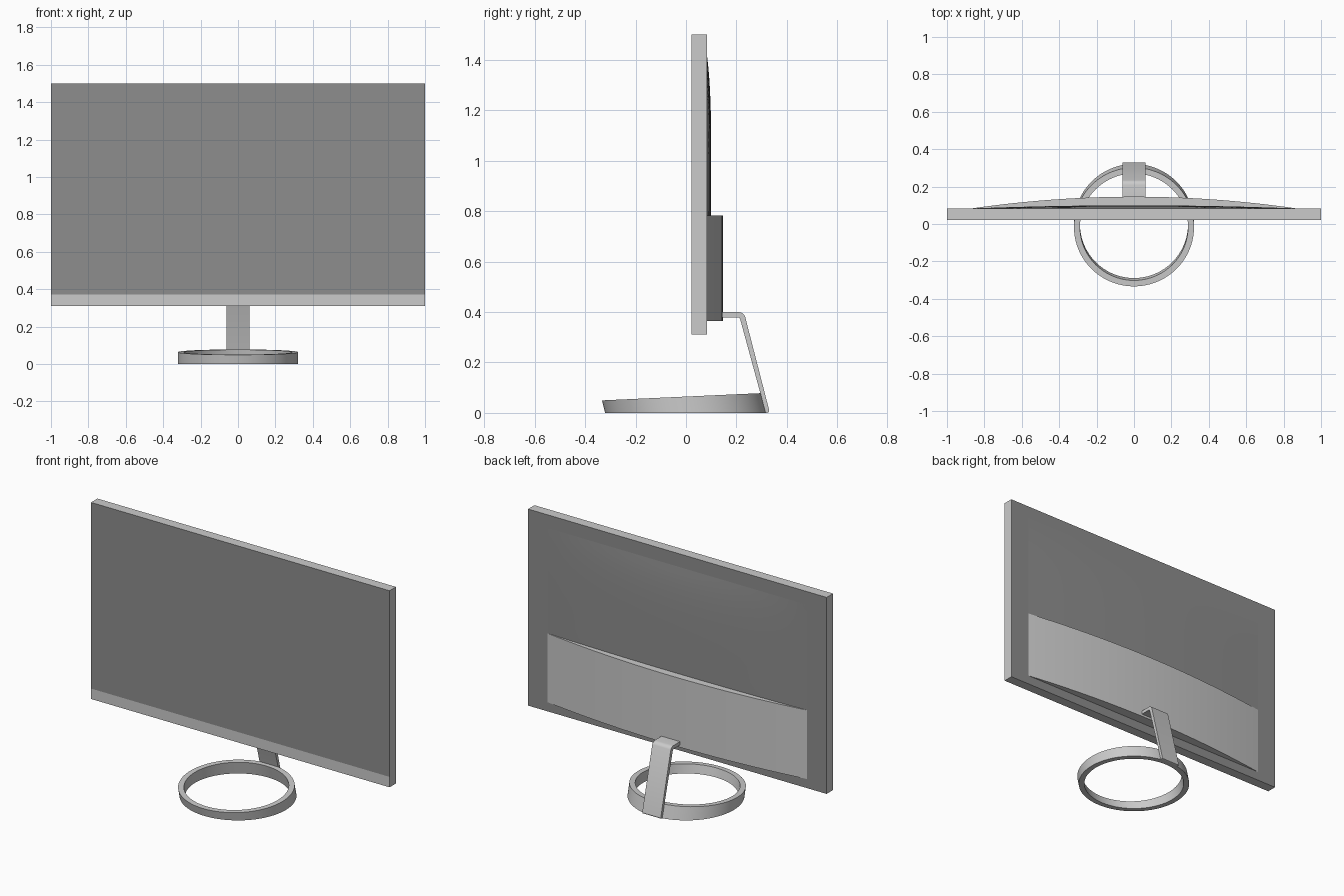
import bpy, bmesh, math
from mathutils import Vector

if "Cube" in bpy.data.objects:
    bpy.data.objects.remove(bpy.data.objects["Cube"])

dark = bpy.data.materials.new("dark_plastic")
dark.diffuse_color = (0.27, 0.27, 0.27, 1)
dark.use_nodes = True
dark.node_tree.nodes["Principled BSDF"].inputs["Base Color"].default_value = dark.diffuse_color
grey = bpy.data.materials.new("grey_plastic")
grey.diffuse_color = (0.8, 0.8, 0.8, 1)
grey.use_nodes = True
grey.node_tree.nodes["Principled BSDF"].inputs["Base Color"].default_value = grey.diffuse_color


def make(name, bm, mats=(), smooth=None, fix=True):
    if fix:
        bmesh.ops.recalc_face_normals(bm, faces=bm.faces)
    me = bpy.data.meshes.new(name)
    bm.to_mesh(me)
    bm.free()
    ob = bpy.data.objects.new(name, me)
    bpy.context.collection.objects.link(ob)
    for m in mats:
        me.materials.append(m)
    if smooth:
        bpy.ops.object.select_all(action='DESELECT')
        ob.select_set(True)
        bpy.context.view_layer.objects.active = ob
        bpy.ops.object.shade_smooth_by_angle(angle=math.radians(smooth))
    return ob


def prism(name, points, direction, smooth=None):
    """Closed outline pushed along a direction."""
    bm = bmesh.new()
    face = bm.faces.new([bm.verts.new(p) for p in points])
    new = bmesh.ops.extrude_face_region(bm, geom=[face])["geom"]
    bmesh.ops.translate(bm, vec=direction,
                        verts=[v for v in new if isinstance(v, bmesh.types.BMVert)])
    return make(name, bm, smooth=smooth)


FRONT, BACK = 0.022, 0.083

# display panel: box with a grey chin, dark screen and dark back
bm = bmesh.new()
bmesh.ops.create_cube(bm, size=1)
for v in bm.verts:
    v.co = Vector((v.co.x * 2, (FRONT + BACK) / 2 + v.co.y * (BACK - FRONT),
                   0.905 + v.co.z * 1.19))
bmesh.ops.bisect_plane(bm, geom=bm.verts[:] + bm.edges[:] + bm.faces[:],
                       plane_co=(0, 0, 0.373), plane_no=(0, 0, 1))
bm.normal_update()
for f in bm.faces:
    screen = f.normal.y < -0.9 and f.calc_center_median().z > 0.4
    f.material_index = 1 if screen or f.normal.y > 0.9 else 0
make("display_panel", bm, (grey, dark))

# shallow domed back cover
bm = bmesh.new()
NX, NZ = 32, 24
grid = []
for i in range(NX + 1):
    u = 2 * i / NX - 1
    col = []
    for j in range(NZ + 1):
        w = 2 * j / NZ - 1
        h = 0.017 * (1 - u * u) * (1 - w ** 4)
        col.append(bm.verts.new((0.87 * u, BACK + h, 0.9 + 0.52 * w)))
    grid.append(col)
for i in range(NX):
    for j in range(NZ):
        bm.faces.new((grid[i][j], grid[i][j + 1], grid[i + 1][j + 1], grid[i + 1][j]))
make("back_cover", bm, (dark,), smooth=30, fix=False)

# bowed electronics housing
arc = []
for i in range(41):
    u = i / 20 - 1
    arc.append((0.87 * u, BACK + 0.063 * (1 - u * u), 0.365))
prism("rear_housing", arc, (0, 0, 0.417), smooth=30)

# bent stand strap
profile = [(0.135, 0.400), (0.208, 0.400), (0.218, 0.398), (0.227, 0.393),
           (0.234, 0.383), (0.330, 0.010), (0.328, 0.003), (0.322, 0.0),
           (0.316, 0.0), (0.215, 0.371), (0.212, 0.377), (0.207, 0.379),
           (0.135, 0.379)]
prism("stand_strap", [(-0.062, y, z) for y, z in profile], (0.124, 0, 0), smooth=30)

# ring base: leaning walls, top rim rising towards the back
bm = bmesh.new()
N = 96
rings = []
for k in range(N):
    a = 2 * math.pi * k / N
    section = []
    for r, top in ((0.321, False), (0.321, True), (0.289, True), (0.289, False)):
        x, y = r * math.cos(a), r * math.sin(a)
        z = 0.064 + 0.045 * y if top else 0
        section.append(bm.verts.new((x, y - 0.25 * z, z)))
    rings.append(section)
for k in range(N):
    p, q = rings[k], rings[(k + 1) % N]
    for s in range(4):
        t = (s + 1) % 4
        bm.faces.new((p[s], q[s], q[t], p[t]))
make("ring_base", bm, smooth=30)
